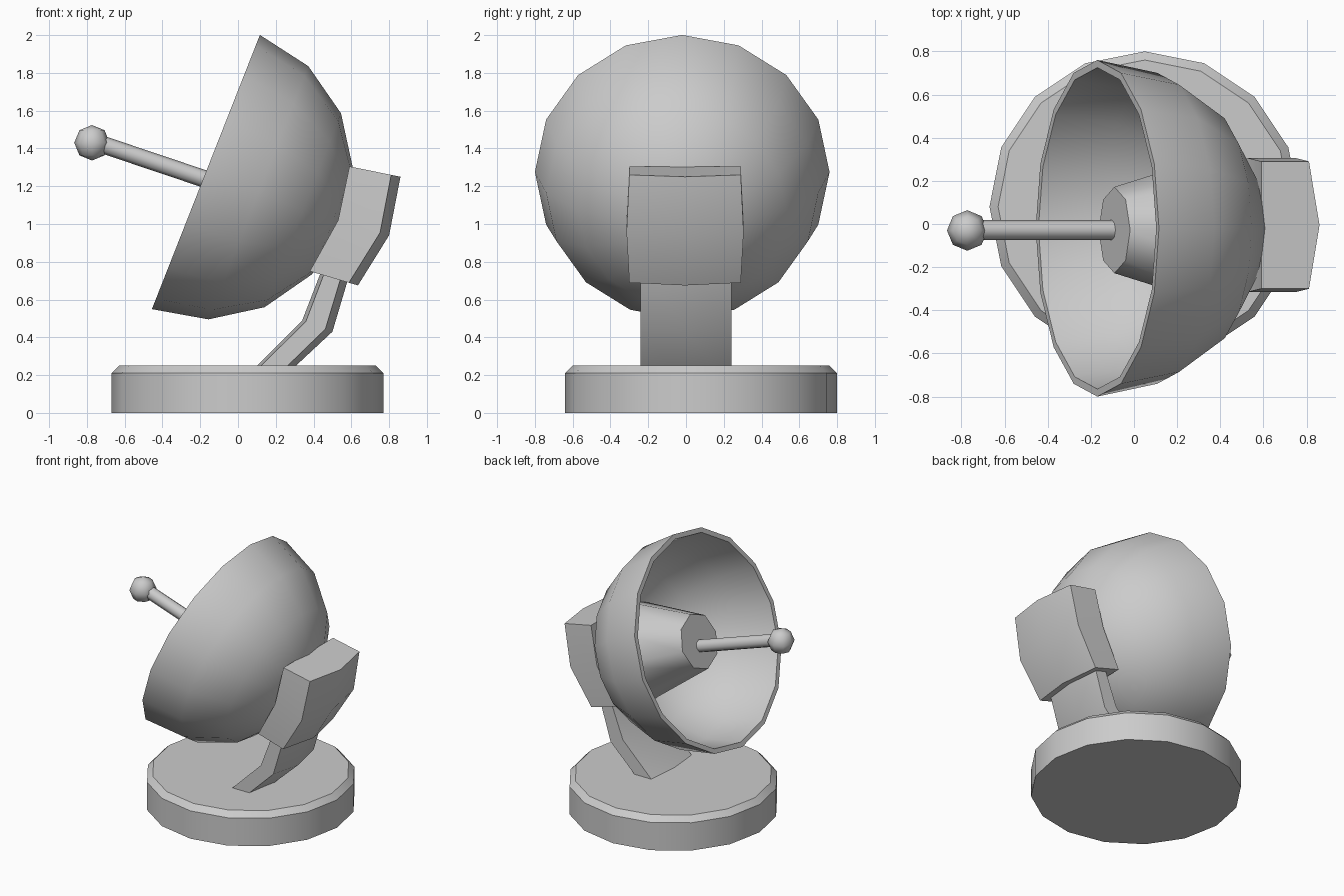
import bpy, bmesh
from math import sin, cos, pi, radians
from mathutils import Vector

if "Cube" in bpy.data.objects:
    bpy.data.objects.remove(bpy.data.objects["Cube"])


def finish(name, bm, smooth):
    bmesh.ops.remove_doubles(bm, verts=bm.verts, dist=1e-5)
    bmesh.ops.recalc_face_normals(bm, faces=bm.faces)
    me = bpy.data.meshes.new(name)
    bm.to_mesh(me)
    bm.free()
    ob = bpy.data.objects.new(name, me)
    bpy.context.collection.objects.link(ob)
    bpy.ops.object.select_all(action='DESELECT')
    ob.select_set(True)
    bpy.context.view_layer.objects.active = ob
    bpy.ops.object.shade_smooth_by_angle(angle=radians(smooth))
    return ob


def skin(bm, rings):
    n = len(rings[0])
    for a, b in zip(rings, rings[1:]):
        for i in range(n):
            j = (i + 1) % n
            bm.faces.new((a[i], a[j], b[j], b[i]))


def lathe(name, profile, sides, centre, tilt=0, smooth=35):
    """Revolve (radius, height) points about local z, then tilt about y."""
    bm = bmesh.new()
    skin(bm, [[bm.verts.new((r * cos(2 * pi * i / sides), r * sin(2 * pi * i / sides), h))
               for i in range(sides)] for r, h in profile])
    ob = finish(name, bm, smooth)
    ob.location = centre
    ob.rotation_euler = (0, radians(tilt), 0)
    return ob


def bent_block(name, front, back, widths, y, front_bulge, back_bulge):
    """Bent slab from (x, z) front/back lines; the middle bulges outwards."""
    bm = bmesh.new()
    rings = []
    for (fx, fz), (bx, bz), w in zip(front, back, widths):
        f, b = Vector((fx, y, fz)), Vector((bx, y, bz))
        d, side = (b - f).normalized(), Vector((0, w, 0))
        fs, bs = f + d * front_bulge, b - d * back_bulge
        rings.append([bm.verts.new(p) for p in
                      (fs - side, f, fs + side, bs + side, b, bs - side)])
    skin(bm, rings)
    for ring in (rings[0], rings[-1]):
        bm.faces.new(ring)
    return finish(name, bm, 35)


TILT = -68.5
RIM = Vector((-0.17, -0.02, 1.275))

# Round base with chamfered top edge
lathe("base", [(0, 0), (0.72, 0), (0.72, 0.21), (0.68, 0.25), (0, 0.25)], 16,
      (0.05, 0.08, 0), smooth=30)

# Hollow hemispherical dish
arc = [k * pi / 8 for k in range(5)]
outer = [(0.78 * cos(a), -0.78 * sin(a)) for a in reversed(arc)]
inner = [(0.745 * cos(a), -0.745 * sin(a)) for a in arc]
lathe("dish", outer + inner, 16, RIM, TILT)

# Feed cone, rod and ball inside the dish
lathe("feed_cone", [(0, -0.65), (0.365, -0.65), (0.2, -0.085), (0, -0.085)], 8,
      RIM + Vector((0, -0.008, 0)), TILT, 50)
lathe("antenna_rod", [(0, 0), (0.046, 0), (0.046, 0.68), (0, 0.68)], 8,
      (-0.08, -0.028, 1.206), -71.4, 50)
lathe("antenna_ball", [(0.094 * sin(k * pi / 4), -0.094 * cos(k * pi / 4)) for k in range(5)],
      8, (-0.773, -0.03, 1.43), smooth=50)

# Curved housing behind the dish
bent_block("rear_housing", [(0.38, 0.75), (0.53, 1.02), (0.59, 1.305)],
           [(0.635, 0.675), (0.80, 0.94), (0.86, 1.25)],
           (0.295, 0.31, 0.295), -0.005, 0, 0.05)

# Bent support arm from base to housing
bent_block("support_arm", [(0.0, 0.15), (0.34, 0.49), (0.46, 0.80)],
           [(0.20, 0.15), (0.50, 0.43), (0.61, 0.80)],
           (0.24, 0.24, 0.24), 0, 0.02, 0.04)
